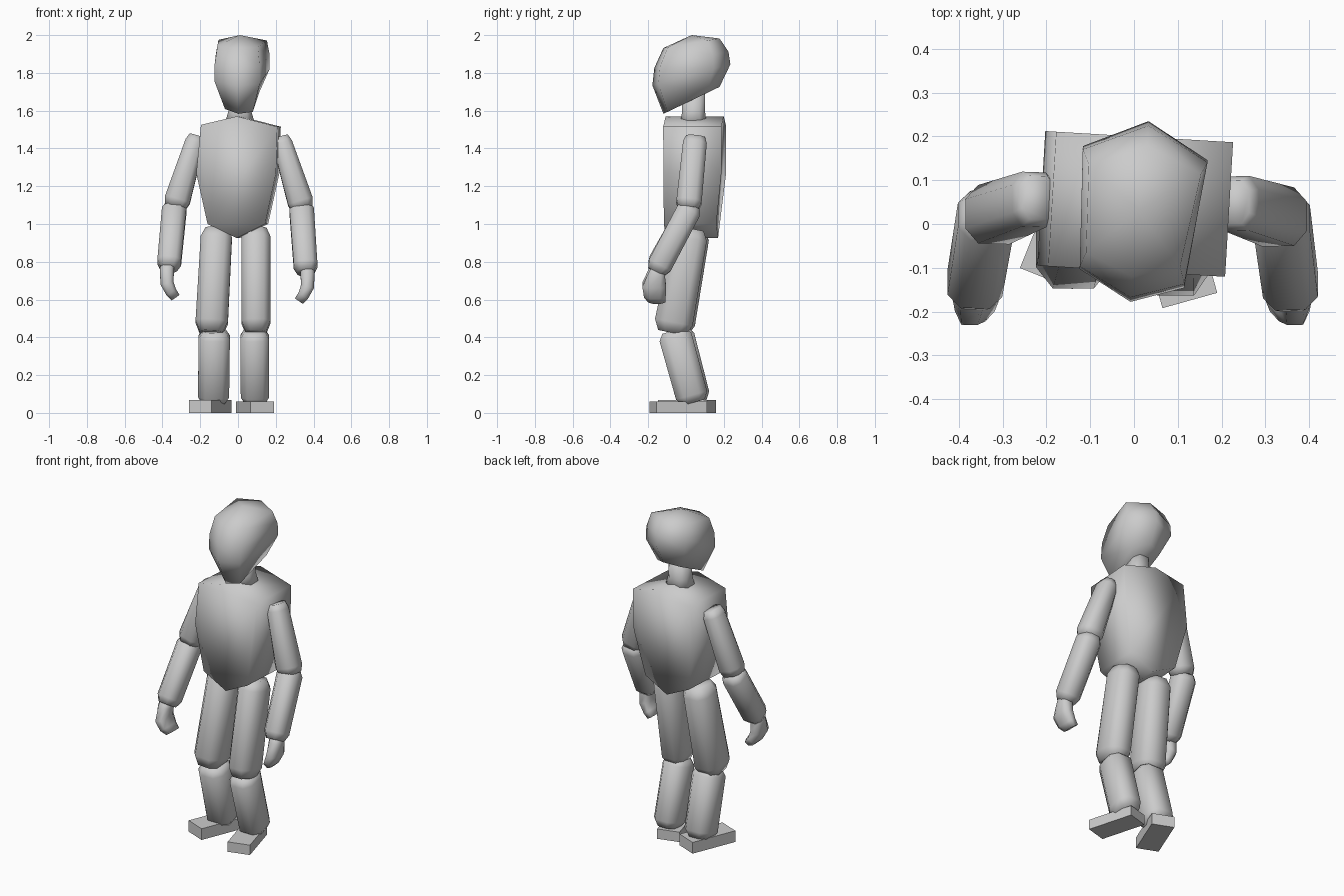
import bpy, bmesh
from math import radians
from mathutils import Vector, Matrix

if "Cube" in bpy.data.objects:
    bpy.data.objects.remove(bpy.data.objects["Cube"])

OCT = [(1, .5), (.55, 1), (-.55, 1), (-1, .5), (-1, -.5), (-.55, -1), (.55, -1), (1, -.5)]


def loft(name, rings, caps=(None, None), smooth=True):
    """Skin a list of point rings; a cap is a centre point or None for a flat face."""
    bm = bmesh.new()
    vr = [[bm.verts.new(p) for p in r] for r in rings]
    n = len(vr[0])
    for a, b in zip(vr, vr[1:]):
        for i in range(n):
            j = (i + 1) % n
            bm.faces.new((a[i], a[j], b[j], b[i]))
    for r, c in ((vr[0], caps[0]), (vr[-1], caps[1])):
        if c is None:
            bm.faces.new(r)
        else:
            v = bm.verts.new(c)
            for i in range(n):
                bm.faces.new((r[i], r[(i + 1) % n], v))
    bmesh.ops.recalc_face_normals(bm, faces=bm.faces)
    me = bpy.data.meshes.new(name)
    bm.to_mesh(me)
    bm.free()
    for p in me.polygons:
        p.use_smooth = smooth
    ob = bpy.data.objects.new(name, me)
    bpy.context.collection.objects.link(ob)
    return ob


def ring(centre, axis, w, d):
    """Chamfered rectangle, w wide and d deep, square to the axis."""
    u = (Vector((1, 0, 0)) - axis * axis.x).normalized()
    v = axis.cross(u)
    return [centre + u * (x * w / 2) + v * (y * d / 2) for x, y in OCT]


def limb(name, a, b, wd0, wd1, end=.72):
    """Chunky limb segment with chamfered ends."""
    a, b = Vector(a), Vector(b)
    axis = (b - a).normalized()
    rings = []
    for t, s in ((0, end), (.09, 1), (.9, 1), (1, end)):
        w = wd0[0] + (wd1[0] - wd0[0]) * t
        d = wd0[1] + (wd1[1] - wd0[1]) * t
        rings.append(ring(a.lerp(b, t), axis, w * s, d * s))
    loft(name, rings)


def hand(name, side, dx, dz):
    """Mitten hand whose fingers curl inward."""
    stations = [(.365, -.14, .79, .07, .06), (.368, -.155, .73, .075, .09),
                (.368, -.168, .67, .07, .125), (.345, -.165, .62, .06, .115),
                (.322, -.155, .592, .05, .09)]
    axes = [Vector((0, -.2, -1))] * 2 + [Vector((-.3 * side, 0, -1))] + [Vector((-.7 * side, 0, -1))] * 2
    loft(name, [ring(Vector((side * (x + dx), y, z + dz)), ax.normalized(), w, d)
                for (x, y, z, w, d), ax in zip(stations, axes)])


def foot(name, x, y, h, turn):
    m = Matrix.Translation((x, y, 0)) @ Matrix.Rotation(radians(turn), 4, 'Z')
    loft(name, [[m @ Vector((sx * .065, sy * .14, z)) for sx, sy in
                 ((1, 1), (-1, 1), (-1, -1), (1, -1))] for z in (0, h)], smooth=False)


# Head: hexagonal rings tilted so the chin drops forward
hexa = [(-.137, .148), (.013, .205), (.148, .116), (.095, -.176), (-.028, -.208), (-.144, -.133)]
head = []
for z, slope, sx, sy in ((1.655, .48, .62, .72), (1.79, .27, 1, 1), (1.87, .22, 1, .95), (1.957, .17, .9, .72)):
    head.append([(.02 + x * sx, .03 + y * sy, z + slope * y * sy) for x, y in hexa])
loft("head", head, ((.02, .02, 1.65), (.01, .03, 2.0)))

# Neck
loft("neck", [ring(Vector((.01, .04, z)), Vector((0, 0, 1)), w, d)
              for z, w, d in ((1.53, .16, .14), (1.6, .12, .12), (1.7, .11, .12))])

# Torso: front outline carried back, twisted slightly
outline = [(0, 1.57), (.215, 1.515), (.208, 1.27), (.15, 1.0), (0, .925), (-.155, 1.0), (-.215, 1.27), (-.19, 1.525)]
twist = Matrix.Rotation(radians(-3.4), 3, 'Z')
loft("torso", [[twist @ Vector((x, y - (.03 if y > 0 and z < 1.1 else 0), z)) for x, z in outline]
               for y in (-.108, .2)])

# Arms and hands
limb("right_upper_arm", (.225, .05, 1.46), (.342, .012, 1.08), (.1, .125), (.14, .135), .8)
limb("left_upper_arm", (-.218, .06, 1.465), (-.332, .017, 1.09), (.1, .125), (.14, .135), .8)
limb("right_forearm", (.335, .03, 1.1), (.36, -.158, .745), (.13, .13), (.125, .13))
limb("left_forearm", (-.335, .035, 1.1), (-.367, -.155, .765), (.13, .13), (.125, .13))
hand("right_hand", 1, 0, 0)
hand("left_hand", -1, .008, .018)

# Legs
limb("right_thigh", (.095, .03, .975), (.095, -.075, .425), (.155, .18), (.152, .205))
limb("left_thigh", (-.112, .04, .975), (-.142, -.06, .425), (.165, .18), (.172, .2))
limb("right_shin", (.088, -.065, .435), (.09, .04, .055), (.152, .175), (.15, .17))
limb("left_shin", (-.125, -.05, .435), (-.13, .05, .055), (.165, .175), (.165, .17))

# Feet, toes turned out
foot("right_foot", .09, -.04, .06, 15.6)
foot("left_foot", -.148, .005, .068, -22)
